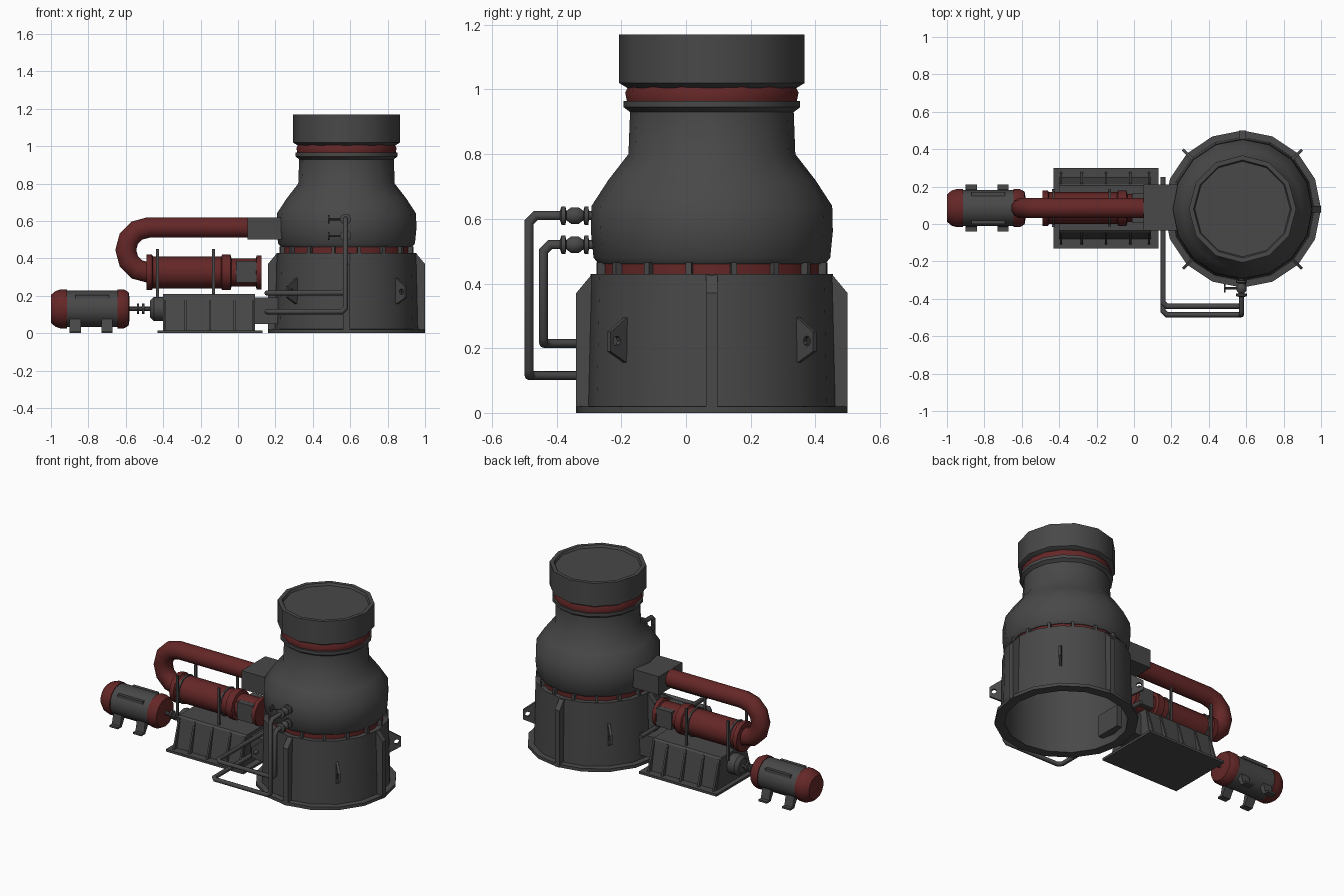
import bpy, bmesh, math
from mathutils import Vector, Matrix

if "Cube" in bpy.data.objects:
    bpy.data.objects.remove(bpy.data.objects["Cube"])

CX, CY = 0.58, 0.08      # tower axis
AY = 0.085               # drive train axis


def mat(name, c):
    m = bpy.data.materials.new(name)
    m.diffuse_color = (*c, 1)
    m.use_nodes = True
    m.node_tree.nodes["Principled BSDF"].inputs["Base Color"].default_value = m.diffuse_color
    return m


GREY = mat("dark grey", (0.065, 0.065, 0.065))
RED = mat("dark red", (0.13, 0.02, 0.02))


def make(name, bm, m, smooth=None):
    bmesh.ops.recalc_face_normals(bm, faces=bm.faces)
    me = bpy.data.meshes.new(name)
    bm.to_mesh(me)
    bm.free()
    ob = bpy.data.objects.new(name, me)
    bpy.context.collection.objects.link(ob)
    me.materials.append(m)
    if smooth:
        bpy.ops.object.select_all(action='DESELECT')
        ob.select_set(True)
        bpy.context.view_layer.objects.active = ob
        bpy.ops.object.shade_smooth_by_angle(angle=math.radians(smooth))
    return ob


def lathe(name, prof, m, n=16, loc=(0, 0, 0), axis='Z', smooth=40, closed=False):
    """Spin (radius, height) points round an axis; radius 0 closes an end."""
    bm = bmesh.new()
    rings = []
    for r, h in prof:
        cnt = 1 if r == 0 else n
        rings.append([bm.verts.new((r * math.cos(2 * math.pi * i / n),
                                    r * math.sin(2 * math.pi * i / n), h)) for i in range(cnt)])
    pairs = list(zip(rings, rings[1:])) + ([(rings[-1], rings[0])] if closed else [])
    for a, b in pairs:
        for i in range(n):
            j = (i + 1) % n
            q = [a[i % len(a)], a[j % len(a)], b[j % len(b)], b[i % len(b)]]
            bm.faces.new(list(dict.fromkeys(q)))
    rot = {'Z': Matrix.Identity(4), 'X': Matrix.Rotation(math.pi / 2, 4, 'Y'),
           'Y': Matrix.Rotation(-math.pi / 2, 4, 'X')}[axis]
    bm.transform(Matrix.Translation(loc) @ rot)
    return make(name, bm, m, smooth)


def prism(name, pts, thick, m, frame):
    """Extrude a flat outline in local xz by thick along local y."""
    bm = bmesh.new()
    a = [bm.verts.new((x, -thick / 2, z)) for x, z in pts]
    b = [bm.verts.new((x, thick / 2, z)) for x, z in pts]
    bm.faces.new(a)
    bm.faces.new(b)
    for i in range(len(a)):
        j = (i + 1) % len(a)
        bm.faces.new((a[i], a[j], b[j], b[i]))
    bm.transform(frame)
    return make(name, bm, m)


def box(name, x, y, z, m=GREY):
    return prism(name, [(x[0], z[0]), (x[1], z[0]), (x[1], z[1]), (x[0], z[1])], y[1] - y[0], m,
                 Matrix.Translation((0, (y[0] + y[1]) / 2, 0)))


def pipe(name, pts, r, m, n=8, smooth=50):
    """Sweep a round section along a path with mitred corners."""
    pts = [Vector(p) for p in pts]
    bm = bmesh.new()
    d = (pts[1] - pts[0]).normalized()
    u = d.orthogonal().normalized()
    v = d.cross(u)
    ring = [pts[0] + r * (u * math.cos(2 * math.pi * i / n) + v * math.sin(2 * math.pi * i / n)) for i in range(n)]
    rings = [[bm.verts.new(p) for p in ring]]
    for k in range(1, len(pts)):
        d = (pts[k] - pts[k - 1]).normalized()
        nrm = d if k == len(pts) - 1 else (d + (pts[k + 1] - pts[k]).normalized())
        ring = [p + d * ((pts[k] - p).dot(nrm) / d.dot(nrm)) for p in ring]
        rings.append([bm.verts.new(p) for p in ring])
    for a, b in zip(rings, rings[1:]):
        for i in range(n):
            j = (i + 1) % n
            bm.faces.new((a[i], a[j], b[j], b[i]))
    bm.faces.new(rings[0])
    bm.faces.new(rings[-1])
    return make(name, bm, m, smooth)


def radial(deg):
    return Matrix.Translation((CX, CY, 0)) @ Matrix.Rotation(math.radians(deg), 4, 'Z')


# Tower: hollow base, red gap ring, upper bowl, red neck ring, top hopper
T = (CX, CY, 0)
lathe("tower_base", [(0.42, 0), (0.42, 0.02), (0.385, 0.022), (0.375, 0.43), (0.30, 0.43),
                     (0.30, 0.42), (0.36, 0.41), (0.36, 0.0)], GREY, 16, T, closed=True)
lathe("gap_ring", [(0.29, 0.42), (0.345, 0.42), (0.345, 0.475), (0.29, 0.475)], RED, 16, T, closed=True)
lathe("upper_bowl", [(0, 0.46), (0.35, 0.46), (0.366, 0.48), (0.374, 0.56), (0.372, 0.64), (0.32, 0.72),
                     (0.258, 0.80), (0.253, 0.93), (0.273, 0.945), (0.273, 0.965), (0, 0.965)], GREY, 16, T)
lathe("neck_ring", [(0, 0.96), (0.262, 0.96), (0.268, 0.99), (0.255, 1.015), (0, 1.015)], RED, 16, T)
lathe("top_hopper", [(0, 1.005), (0.262, 1.005), (0.287, 1.02), (0.287, 1.17), (0.262, 1.17),
                     (0.255, 1.155), (0, 1.155)], GREY, 12, T, smooth=32)

# Gap studs round the red ring, straight fins and lifting lugs on the base
for i in range(16):
    prism("gap_stud", [(0.33, 0.43), (0.362, 0.43), (0.362, 0.465), (0.33, 0.465)], 0.018, GREY,
          radial(22.5 * i + 11))
for i in range(4):
    prism("base_fin", [(0.36, 0), (0.42, 0), (0.42, 0.37), (0.37, 0.43), (0.36, 0.43)], 0.035, GREY, radial(90 * i))
    frame = radial(90 * i + 45)
    lug = prism("lifting_lug", [(0.37, 0.15), (0.45, 0.19), (0.45, 0.25), (0.37, 0.30)], 0.015, GREY, frame)
    bm = bmesh.new()
    bmesh.ops.create_cone(bm, cap_ends=True, segments=8, radius1=0.016, radius2=0.016, depth=0.1,
                          matrix=frame @ Matrix.Translation((0.423, 0, 0.222)) @ Matrix.Rotation(math.pi / 2, 4, 'X'))
    cutter = make("lug_hole_cutter", bm, GREY)
    cutter.hide_render = True
    cutter.hide_viewport = True
    cut = lug.modifiers.new("hole", 'BOOLEAN')
    cut.operation, cut.object, cut.solver = 'DIFFERENCE', cutter, 'EXACT'

# Feed duct and red return pipe with a U bend
box("feed_duct", (0.05, 0.26), (-0.035, 0.21), (0.50, 0.62))
bend = [(-0.48 - 0.12 * math.sin(a), AY, 0.445 + 0.12 * math.cos(a))
        for a in [math.pi * k / 6 for k in range(7)]]
pipe("return_pipe", [(0.06, AY, 0.565)] + bend + [(-0.44, AY, 0.325)], 0.056, RED, 12)

# Red filter cylinder above the gearbox, with clamps and a grey window band
F = (0, AY, 0.325)
lathe("filter_cylinder", [(0, -0.49), (0.095, -0.49), (0.095, -0.46), (0.085, -0.455), (0.085, -0.09),
                          (0.095, -0.085), (0.095, -0.04), (0.075, -0.035), (0.075, 0.095),
                          (0.09, 0.1), (0.09, 0.125), (0, 0.125)], RED, 12, F, 'X')
box("filter_window", (-0.01, 0.10), (AY - 0.08, AY + 0.08), (0.27, 0.385))
for x in (-0.43, -0.13):
    lathe("filter_clamp", [(0.08, x - 0.006), (0.092, x - 0.006), (0.092, x + 0.006), (0.08, x + 0.006)],
          GREY, 12, F, 'X', closed=True)
    for s in (-1, 1):
        box("filter_post", (x - 0.008, x + 0.008), (AY + s * 0.095 - 0.006, AY + s * 0.095 + 0.006), (0.19, 0.45))

# Gearbox: base plate, sloped housing, side ribs, output neck
box("gearbox_plate", (-0.43, 0.13), (-0.13, 0.30), (0, 0.015))
prof = [(-0.165, 0.01), (0.165, 0.01), (0.13, 0.20), (0.12, 0.21), (-0.12, 0.21), (-0.13, 0.20)]
turn = Matrix.Translation((-0.155, AY, 0)) @ Matrix.Rotation(math.pi / 2, 4, 'Z')
prism("gearbox_housing", prof, 0.49, GREY, turn)
for x in (-0.39, -0.28, -0.15, -0.02, 0.08):
    prism("gearbox_rib", [(-0.195, 0.01), (0.195, 0.01), (0.135, 0.20), (-0.135, 0.20)], 0.012, GREY,
          Matrix.Translation((x, AY, 0)) @ Matrix.Rotation(math.pi / 2, 4, 'Z'))
box("output_neck", (0.08, 0.27), (0.0, 0.17), (0.05, 0.19))

# Drive shaft with input boss and coupling
D = (0, AY, 0.13)
lathe("input_boss", [(0, -0.47), (0.045, -0.47), (0.065, -0.45), (0.065, -0.39), (0, -0.39)], GREY, 12, D, 'X')
lathe("drive_shaft", [(0, -0.60), (0.012, -0.60), (0.012, -0.54), (0.028, -0.54), (0.028, -0.528),
                      (0.012, -0.528), (0.012, -0.512), (0.028, -0.512), (0.028, -0.50), (0.012, -0.50),
                      (0.012, -0.46), (0, -0.46)], GREY, 8, D, 'X')

# Motor: grey body, red end caps, cooling strips and bracket feet
lathe("motor_body", [(0, -0.925), (0.098, -0.925), (0.098, -0.63), (0, -0.63)], GREY, 14, D, 'X')
lathe("motor_rear_cap", [(0, -1.0), (0.075, -1.0), (0.096, -0.975), (0.104, -0.95), (0.104, -0.915),
                         (0, -0.915)], RED, 14, D, 'X', 50)
lathe("motor_front_cap", [(0, -0.645), (0.104, -0.645), (0.104, -0.61), (0.09, -0.585), (0.06, -0.58),
                          (0, -0.58)], RED, 14, D, 'X', 50)
for s in (-1, 1):
    box("motor_strip", (-0.87, -0.69), (AY + s * 0.075 - 0.01, AY + s * 0.075 + 0.01), (0.185, 0.205))
    for x in (-0.87, -0.70):
        prism("motor_foot", [(s * 0.05, 0.06), (s * 0.085, 0.075), (s * 0.10, 0.012), (s * 0.125, 0.012),
                             (s * 0.125, 0), (s * 0.085, 0)], 0.06, GREY,
              Matrix.Translation((x, AY, 0)) @ Matrix.Rotation(math.pi / 2, 4, 'Z'))

# Oil lines from the bowl to the gearbox, each with flanged valve and hand wheel
PX, LX = 0.575, 0.155
for y, top, low, end in ((-0.485, 0.61, 0.115, 0.02), (-0.44, 0.52, 0.215, 0.25)):
    c = 0.02
    pipe("oil_line", [(PX, -0.24, top), (PX, y + c, top), (PX, y, top - c), (PX, y, low + c),
                      (PX - c, y, low), (LX + c, y, low), (LX, y + c, low), (LX, end, low)], 0.014, GREY)
    lathe("valve", [(0.014, -0.39), (0.03, -0.385), (0.03, -0.373), (0.015, -0.37), (0.027, -0.355),
                    (0.027, -0.332), (0.015, -0.317), (0.03, -0.314), (0.03, -0.302), (0.014, -0.30)],
          GREY, 10, (PX, 0, top), 'Y')
    lathe("valve_wheel", [(0, -0.095), (0.022, -0.095), (0.022, -0.087), (0.006, -0.085), (0.006, -0.01),
                          (0, -0.01)], GREY, 8, (PX, -0.344, top), 'X')
